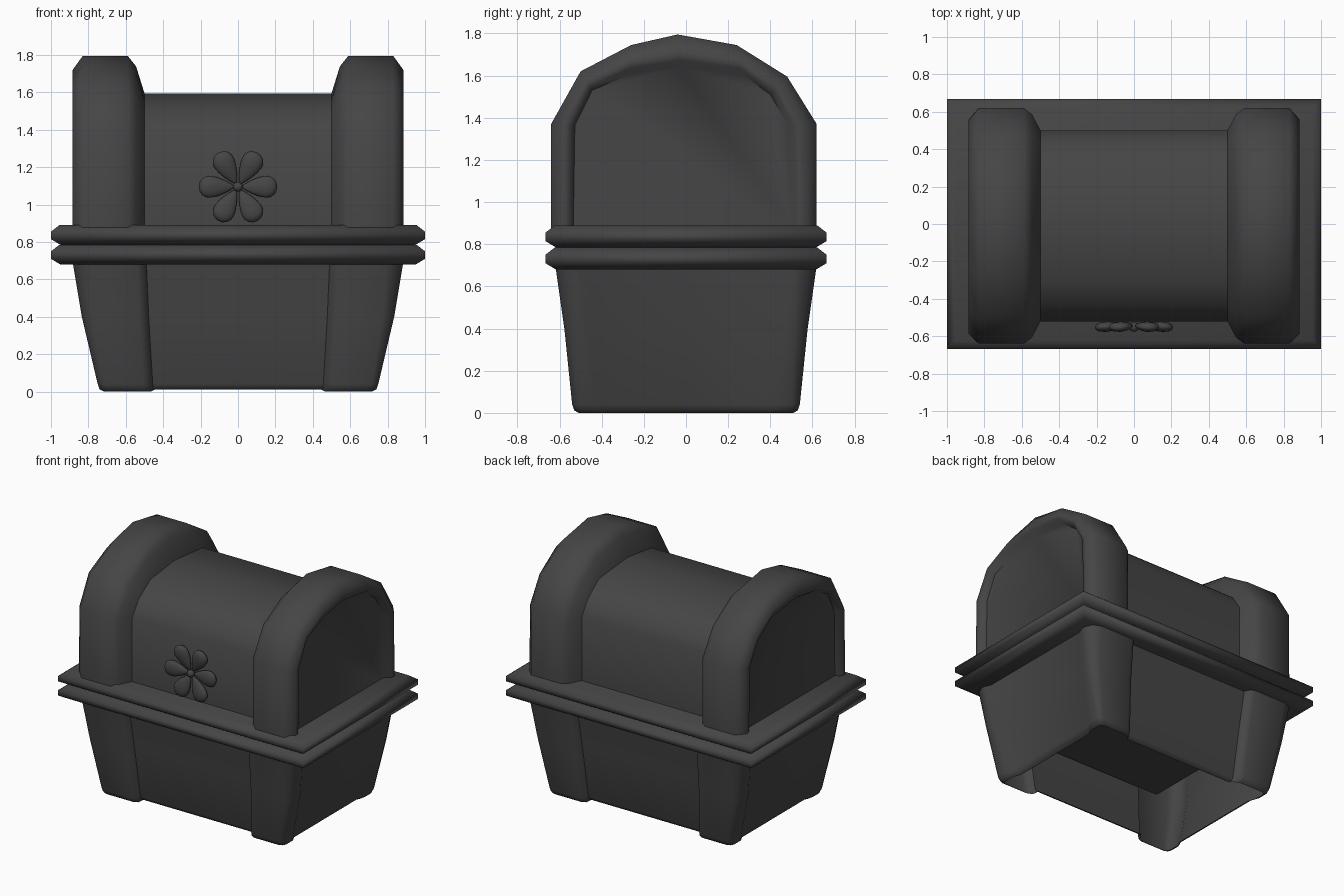
import bpy, bmesh, math
from mathutils import Matrix, Vector

if "Cube" in bpy.data.objects:
    bpy.data.objects.remove(bpy.data.objects["Cube"])

DARK = bpy.data.materials.new("dark_metal")
DARK.diffuse_color = (0.06, 0.06, 0.06, 1)
DARK.use_nodes = True
DARK.node_tree.nodes["Principled BSDF"].inputs["Base Color"].default_value = DARK.diffuse_color


def finish(name, bm, angle=60):
    bmesh.ops.recalc_face_normals(bm, faces=bm.faces[:])
    me = bpy.data.meshes.new(name)
    bm.to_mesh(me)
    bm.free()
    me.materials.append(DARK)
    ob = bpy.data.objects.new(name, me)
    bpy.context.collection.objects.link(ob)
    bpy.ops.object.select_all(action='DESELECT')
    bpy.context.view_layer.objects.active = ob
    ob.select_set(True)
    bpy.ops.object.shade_smooth_by_angle(angle=math.radians(angle))
    return ob


def loft(name, rings, closed=True, cap_start=False, cap_end=False, angle=60):
    bm = bmesh.new()
    vs = [[bm.verts.new(p) for p in r] for r in rings]
    n = len(rings[0])
    for a, b in zip(vs, vs[1:]):
        for i in range(n if closed else n - 1):
            j = (i + 1) % n
            bm.faces.new((a[i], a[j], b[j], b[i]))
    if cap_start:
        bm.faces.new(vs[0])
    if cap_end:
        bm.faces.new(vs[-1])
    return finish(name, bm, angle)


# Tapered lower box, open below, with thicker corner legs beside recessed panels
def box_ring(ax, ay, z, b, lift=0.0, recess=0.055, end=0.022):
    s = 0.5 * (0.55 + 0.45 * ax / 0.885)
    half = [(ax - end, 0, 0), (ax - end, ay - 0.16, 0), (ax, ay - 0.11, 0), (ax, ay - b, 0),
            (ax - b * 0.3, ay - b * 0.3, 0), (ax - b, ay, 0), (s + 0.04, ay, 0),
            (s + 0.01, ay - 0.015, 0), (s - 0.01, ay - recess, lift), (0, ay - recess, lift)]
    q = half + [(-x, y, l) for x, y, l in half[-2::-1]]
    q += [(x, -y, l) for x, y, l in q[-2:0:-1]]
    return [(x, y, z + l) for x, y, l in q]


loft("lower_box", [box_ring(0.885, 0.62, 0.70, 0.085), box_ring(0.835, 0.577, 0.40, 0.06),
                   box_ring(0.75, 0.54, 0.04, 0.035), box_ring(0.74, 0.53, 0.012, 0.035, 0.006),
                   box_ring(0.715, 0.51, 0.0, 0.03, 0.01)])

# Raised floor inside the lower box
bm = bmesh.new()
bmesh.ops.create_grid(bm, x_segments=1, y_segments=1, size=0.5,
                      matrix=Matrix.Translation((0, 0, 0.41)) @ Matrix.Diagonal((1.26, 1.03, 1, 1)))
finish("inner_floor", bm)


# Two stacked rims with bevelled edges
def rim(name, z0, z1):
    levels = [(0.05, z0), (0.0, z0 + 0.03), (0.0, z1 - 0.035), (0.045, z1)]
    loft(name, [[(sx * (1 - i), sy * (0.667 - i), z)
                 for sx, sy in ((1, 1), (-1, 1), (-1, -1), (1, -1))] for i, z in levels],
         cap_start=True, cap_end=True)


rim("lower_rim", 0.68, 0.785)
rim("upper_rim", 0.785, 0.89)

# Lid cross-sections: outer band, end panel edge, and the squarer centre
OUTER = [(-0.64, 0.86), (-0.64, 1.37), (-0.5, 1.62), (-0.26, 1.745), (-0.04, 1.795),
         (0.24, 1.745), (0.48, 1.595), (0.62, 1.37), (0.62, 0.86)]
PANEL = [(-0.535, 0.86), (-0.527, 1.365), (-0.445, 1.53), (-0.265, 1.607), (-0.03, 1.642),
         (0.265, 1.607), (0.4, 1.51), (0.485, 1.365), (0.5, 0.86)]
CENTER = [(-0.52, 0.86), (-0.52, 1.36), (-0.44, 1.47), (-0.31, 1.56), (-0.03, 1.595),
          (0.3, 1.565), (0.43, 1.465), (0.5, 1.36), (0.5, 0.86)]


def section(x, a, b=OUTER, t=0.0):
    return [(x, p[0] + (q[0] - p[0]) * t, p[1] + (q[1] - p[1]) * t) for p, q in zip(a, b)]


loft("lid_center", [section(-0.52, CENTER), section(0.52, CENTER)], closed=False)

# Thick arched bands with recessed end panels
for side, sx in (("left", -1), ("right", 1)):
    loft(side + "_lid_band",
         [section(sx * 0.5, CENTER), section(sx * 0.545, OUTER, CENTER, 0.28),
          section(sx * 0.59, OUTER), section(sx * 0.83, OUTER),
          section(sx * 0.885, OUTER, PANEL, 0.5), section(sx * 0.88, OUTER, PANEL, 0.8),
          section(sx * 0.84, PANEL)],
         closed=False, cap_end=True)

# Flower on the lid front: six teardrop petals around a bead
for k in range(6):
    bm = bmesh.new()
    bmesh.ops.create_uvsphere(bm, u_segments=16, v_segments=10, radius=1)
    rot = Matrix.Rotation(k * math.pi / 3, 4, 'Y')
    for v in bm.verts:
        t = v.co.x
        w = 0.72 + 0.4 * t
        p = Vector((0.115 + 0.095 * t, v.co.y * 0.034 * w - 0.006 * t, v.co.z * 0.072 * w))
        v.co = rot @ p + Vector((0, -0.547, 1.095))
    finish("petal_%d" % (k + 1), bm)
bm = bmesh.new()
bmesh.ops.create_uvsphere(bm, u_segments=16, v_segments=10, radius=0.026,
                          matrix=Matrix.Translation((0, -0.55, 1.095)))
finish("flower_bead", bm)
